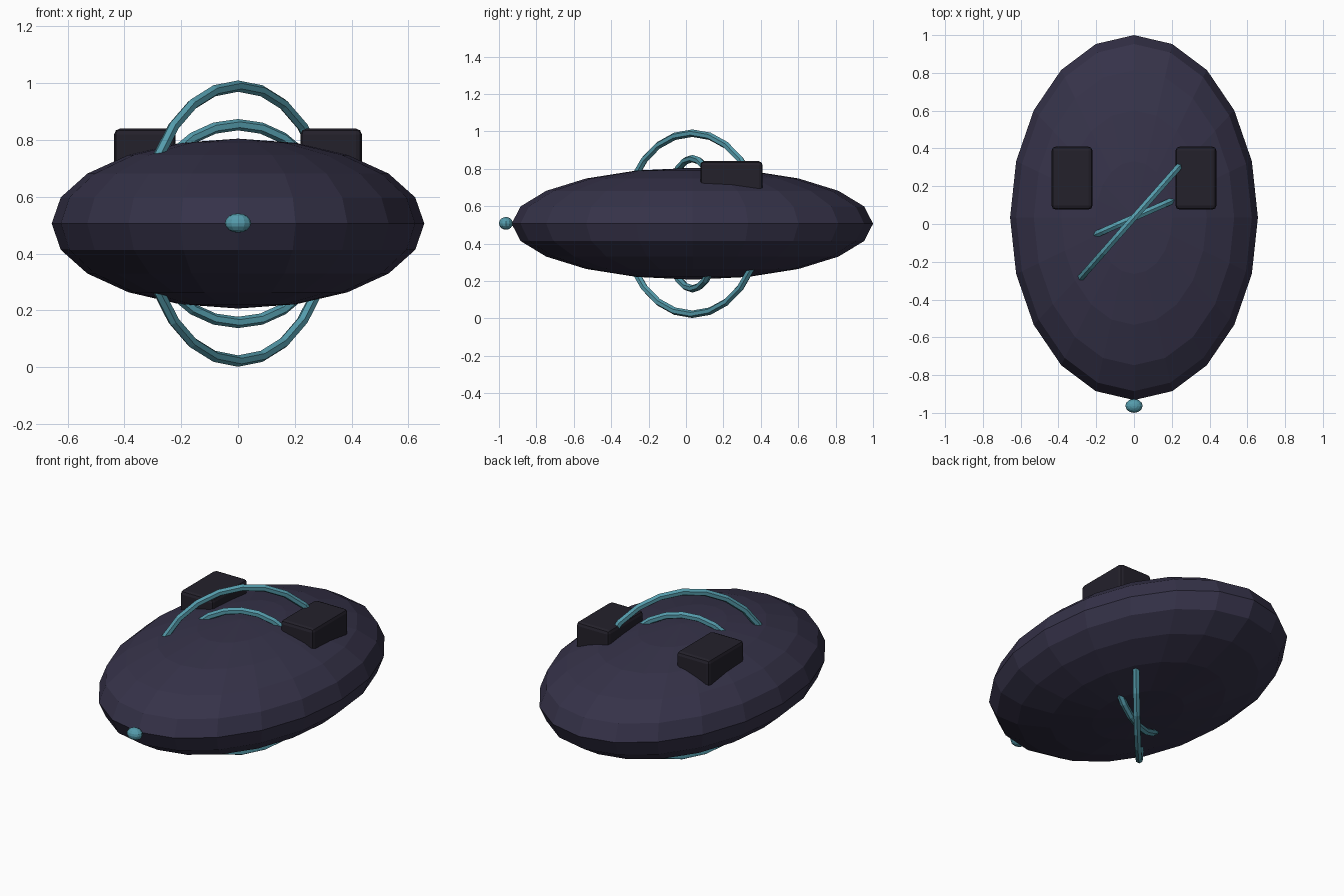
import bpy
from math import radians

if "Cube" in bpy.data.objects:
    bpy.data.objects.remove(bpy.data.objects["Cube"])

CENTRE = (0, 0.034, 0.506)


def material(name, rgb):
    m = bpy.data.materials.new(name)
    m.diffuse_color = (*rgb, 1)
    m.use_nodes = True
    m.node_tree.nodes["Principled BSDF"].inputs["Base Color"].default_value = m.diffuse_color
    return m


shell = material("dark_violet", (0.036, 0.032, 0.066))
black = material("near_black", (0.017, 0.015, 0.024))
teal = material("teal", (0.09, 0.33, 0.41))


def finish(name, mat):
    ob = bpy.context.object
    ob.name = name
    ob.data.materials.append(mat)
    return ob


def ellipsoid(name, loc, radii, segments, rings, mat):
    bpy.ops.mesh.primitive_uv_sphere_add(segments=segments, ring_count=rings, radius=1, location=loc)
    finish(name, mat).scale = radii


def hoop(name, radius, angle):
    bpy.ops.mesh.primitive_torus_add(major_radius=radius, minor_radius=0.02,
                                     major_segments=24, minor_segments=6,
                                     location=CENTRE, rotation=(radians(90), 0, radians(angle)))
    finish(name, teal)


# Faceted main hull
ellipsoid("hull", CENTRE, (0.656, 0.966, 0.299), 20, 10, shell)

# Nose bead
ellipsoid("nose_bead", (0, -0.963, 0.508), (0.046, 0.037, 0.034), 12, 8, teal)

# Two upright hoops passing through the hull
hoop("large_hoop", 0.484, 48.5)
hoop("small_hoop", 0.348, 23.8)

# Pair of rounded blocks on the back of the hull
for side, label in ((-1, "left"), (1, "right")):
    bpy.ops.mesh.primitive_cube_add(size=1, location=(side * 0.328, 0.243, 0.75))
    block = finish(label + "_block", black)
    block.scale = (0.216, 0.332, 0.18)
    bpy.ops.object.transform_apply(location=False, rotation=False, scale=True)
    bevel = block.modifiers.new("rounded_edges", 'BEVEL')
    bevel.width = 0.02
    bevel.segments = 2
